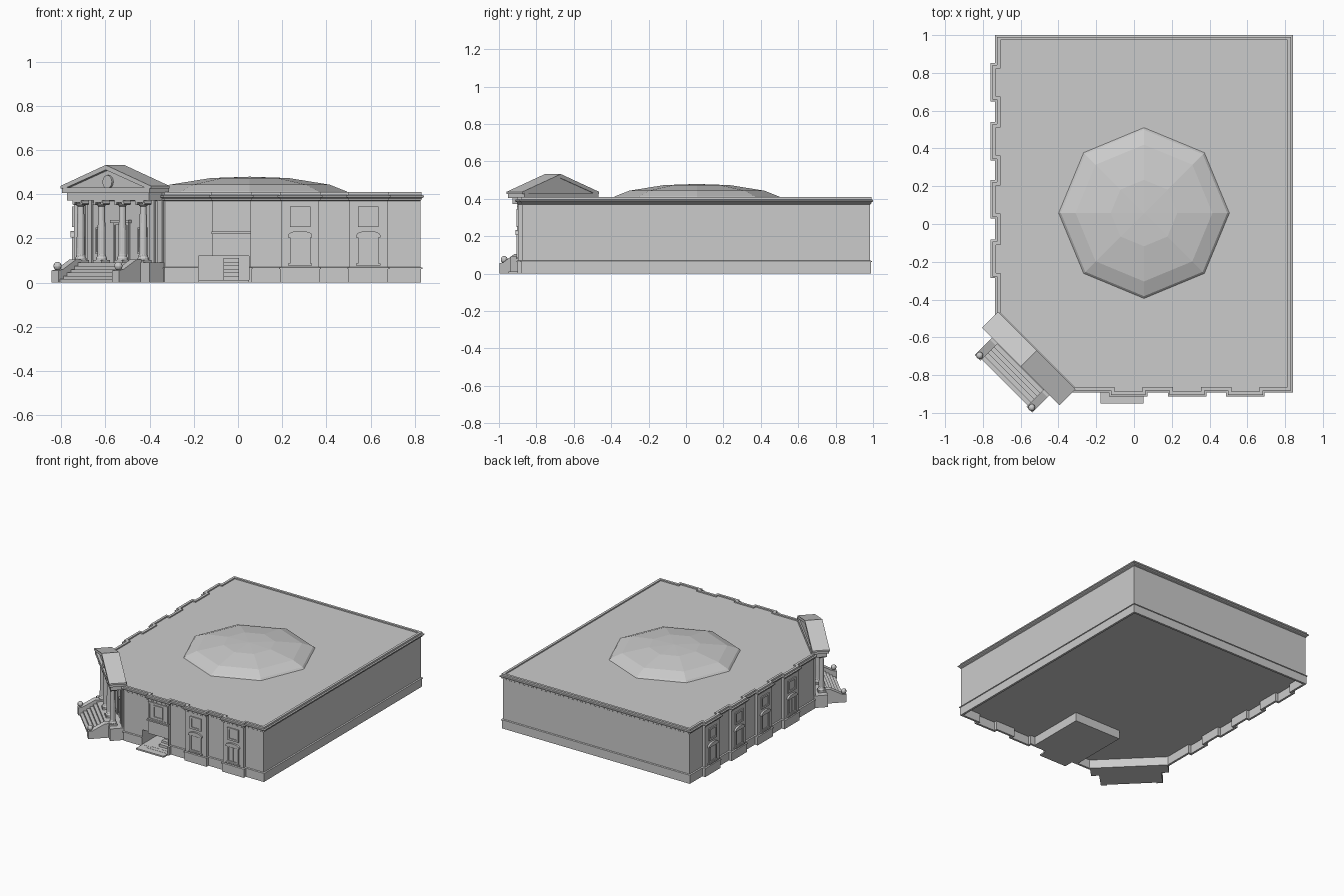
import bpy, bmesh
from math import pi, cos, sin, radians
from mathutils import Matrix, Vector

if "Cube" in bpy.data.objects:
    bpy.data.objects.remove(bpy.data.objects["Cube"])

I = Matrix.Identity(4)


def finish(name, bm, M=I):
    bmesh.ops.recalc_face_normals(bm, faces=bm.faces)
    bm.transform(M)
    me = bpy.data.meshes.new(name)
    bm.to_mesh(me)
    bm.free()
    ob = bpy.data.objects.new(name, me)
    bpy.context.collection.objects.link(ob)
    return ob


def loft(name, loops, M=I):
    """Skin a stack of equal-length point loops and cap both ends."""
    bm = bmesh.new()
    rows = [[bm.verts.new(p) for p in lp] for lp in loops]
    n = len(rows[0])
    for a, b in zip(rows, rows[1:]):
        for i in range(n):
            j = (i + 1) % n
            bm.faces.new((a[i], a[j], b[j], b[i]))
    bm.faces.new(rows[0])
    bm.faces.new(rows[-1])
    return finish(name, bm, M)


def extrude(name, pts, a, b, axis, M=I):
    """Extrude a 2D profile along x (pts = y,z) or y (pts = x,z)."""
    put = (lambda p, d: (d, p[0], p[1])) if axis == 'x' else (lambda p, d: (p[0], d, p[1]))
    return loft(name, [[put(p, d) for p in pts] for d in (a, b)], M)


def box(name, x0, x1, y0, y1, z0, z1, M=I):
    return extrude(name, [(x0, z0), (x1, z0), (x1, z1), (x0, z1)], y0, y1, 'y', M)


def lathe(name, prof, n, M=I):
    return loft(name, [[(r * cos(2 * pi * i / n), r * sin(2 * pi * i / n), z)
                        for i in range(n)] for r, z in prof], M)


def place(x, y, deg=0):
    return Matrix.Translation((x, y, 0)) @ Matrix.Rotation(radians(deg), 4, 'Z')


def offset(pts, d):
    """Mitred outward offset of a counter-clockwise outline."""
    out = []
    for i, p in enumerate(pts):
        p, a, b = Vector(p), Vector(pts[i - 1]), Vector(pts[(i + 1) % len(pts)])
        e, f = (p - a).normalized(), (b - p).normalized()
        n1, n2 = Vector((e.y, -e.x)), Vector((f.y, -f.x))
        out.append(p + (n1 + n2) * (d / (1 + n1.dot(n2))))
    return out


# Footprint with projecting bays and a cut front-left corner
FRONT, LEFT, DEPTH, HALF = -0.875, -0.72, 0.023, 0.086
front_bays = [-0.03, 0.281, 0.59]
left_bays = [0.75, 0.437, 0.13, -0.185]
plan = [(-0.33, FRONT)]
for c in front_bays:
    plan += [(c - HALF, FRONT), (c - HALF, FRONT - DEPTH), (c + HALF, FRONT - DEPTH), (c + HALF, FRONT)]
plan += [(0.825, FRONT), (0.825, 0.985), (LEFT, 0.985)]
for c in left_bays:
    plan += [(LEFT, c + HALF), (LEFT - DEPTH, c + HALF), (LEFT - DEPTH, c - HALF), (LEFT, c - HALF)]
plan += [(LEFT, -0.485)]

# Building shell: hollow underside, plinth, walls, cornice, parapet, roof
levels = [(-.012, .065), (-.012, 0), (.004, 0), (.004, .061), (.009, .061), (.009, .067), (0, .07),
          (0, .37), (.006, .374), (.006, .381), (.016, .387), (.016, .394), (.006, .396),
          (.006, .409), (-.012, .409), (-.012, .4)]
shell = loft("building_shell", [[(p.x, p.y, z) for p in offset(plan, d)] for d, z in levels])

# Octagonal dome
lathe("dome", [(.462, .39), (.44, .412), (.362, .443), (.176, .473), (.002, .479)], 8, place(.053, .058))

# Basement entry cut into the front wall
base = box("entry_base", -.22, .17, -.87, -.42, 0, .066)
cutter = box("entry_cutter", -.178, .05, -1.1, -.6, .012, .12)
cutter.hide_render = True
cutter.hide_viewport = True
for ob in (shell, base):
    m = ob.modifiers.new("entry", 'BOOLEAN')
    m.operation, m.object, m.solver = 'DIFFERENCE', cutter, 'EXACT'
box("entry_pad", -.178, .05, -.95, -.87, 0, .011)
for i in range(6):
    box("entry_step", -.065, .004, -.84 + i * .03, -.6, .012, .03 + i * .016)


# Windows: local x along the wall, -y outward
def frame(name, w, z0, z1, t, M, d=.008):
    box(name + "_pane", -w + t, w - t, -.002, .01, z0 + t, z1 - t, M)
    for s in (-1, 1):
        x = sorted((s * w, s * (w - t)))
        box(name + "_jamb", x[0], x[1], -d, .01, z0, z1, M)
    for a in (z0, z1 - t):
        box(name + "_rail", -w + t, w - t, -d, .01, a, a + t, M)


def window_bay(M):
    frame("upper_window", .046, .252, .344, .014, M)
    frame("lower_window", .046, .085, .213, .012, M)
    box("lower_sill", -.055, .055, -.012, .01, .077, .086, M)
    box("window_bar", -.003, .003, -.005, .01, .095, .205, M)
    arc = [(.055 * cos(pi * i / 8), .214 + .02 * sin(pi * i / 8)) for i in range(9)]
    extrude("window_hood", [(.055, .205)] + arc + [(-.055, .205)], -.014, .01, 'y', M)


for c in front_bays[1:]:
    window_bay(place(c, FRONT - DEPTH))
for c in left_bays:
    window_bay(place(LEFT - DEPTH, c, -90))
M = place(front_bays[0], FRONT - DEPTH)
frame("entry_window_surround", .08, .228, .362, .012, M, .006)
frame("entry_window", .04, .25, .345, .01, M)
box("entry_window_sill", -.089, .089, -.013, .01, .22, .23, M)

# Corner portico, turned 45 degrees
P = place(-.525, -.68, -45)
box("portico_platform", -.27, .27, -.095, .01, 0, .09, P)
box("architrave", -.262, .262, -.09, .01, .372, .405, P)
box("portico_cornice", -.28, .28, -.103, .02, .405, .43, P)
extrude("tympanum", [(-.265, .43), (.265, .43), (0, .518)], -.085, .01, 'y', P)
for s in (-1, 1):
    extrude("raking_cornice", [(s * .29, .425), (s * .29, .437), (0, .532), (0, .51), (s * .25, .43)],
            -.105, .015, 'y', P)
    extrude("stair_cheek", [(-.09, 0), (-.235, 0), (-.235, .055), (-.205, .06), (-.12, .105), (-.09, .105)],
            s * .172, s * .215, 'x', P)
    lathe("cheek_ball", [(.008, .052), (.008, .06)]
          + [(max(.0005, .019 * sin(pi * i / 8)), .075 - .019 * cos(pi * i / 8)) for i in range(1, 9)],
          12, P @ place(s * .195, -.218))
    frame("side_window", .028, .13, .25, .008, P @ place(s * .134, 0))
    for x in (.2, .25):
        box("wall_pilaster", s * x - .015, s * x + .015, -.01, .01, .09, .372, P)
extrude("medallion", [(.03 * cos(pi * i / 8), .456 + .03 * sin(pi * i / 8)) for i in range(16)],
        -.095, -.08, 'y', P)

# Columns: base, tapered shaft, capital
shaft = [(.026, .102), (.026, .11), (.021, .118), (.021, .124), (.019, .128), (.018, .23),
         (.015, .345), (.019, .348), (.019, .353), (.016, .355), (.023, .364)]
for t in (-.2, -.067, .067, .2):
    Q = P @ place(t, -.064)
    box("column_base", -.027, .027, -.027, .027, .088, .103, Q)
    lathe("column", shaft, 14, Q)
    box("column_capital", -.027, .027, -.025, .025, .363, .374, Q)
    for s in (-1, 1):
        extrude("capital_scroll", [(s * .024 + .008 * cos(pi * i / 4), .358 + .008 * sin(pi * i / 4))
                                   for i in range(8)], -.022, .022, 'y', Q)

# Entrance stairs and door
for i in range(6):
    box("stair_step", -.174, .174, -.225 + i * .023, -.08, 0, .015 * (i + 1), P)
frame("portico_door", .05, .09, .27, .01, P)
box("door_hood", -.06, .06, -.018, .01, .27, .284, P)
